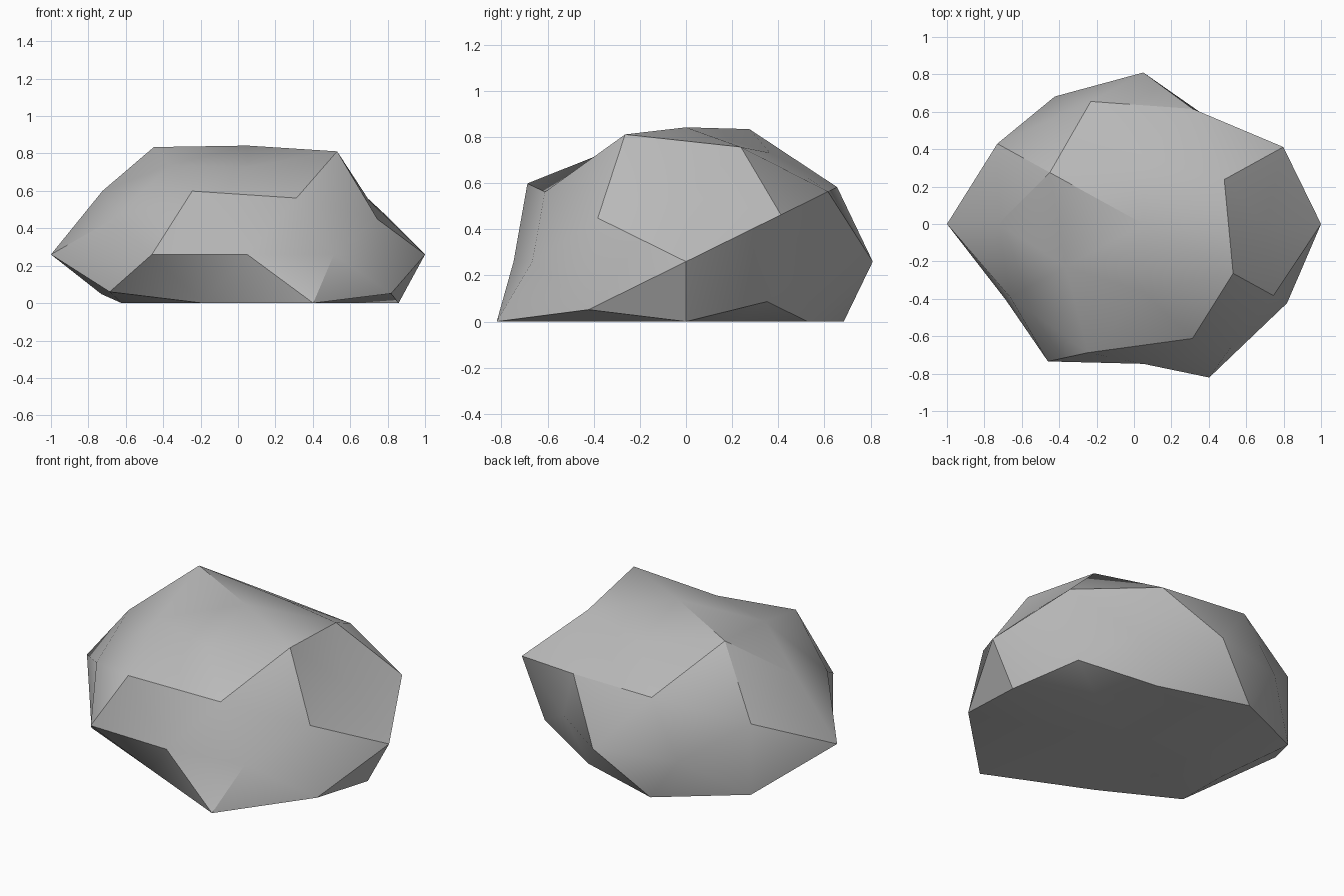
import bpy
import bmesh
from itertools import product
from math import radians
from mathutils import Vector

cube = bpy.data.objects.get("Cube")
if cube:
    bpy.data.objects.remove(cube)

CENTRE = Vector((0.05, 0, 0.26))
STRETCH = Vector((1, 0.89, 0.71))

# Directions of a subdivided icosahedron, each with the rock's reach that way.
# Every family lists its sign combinations in order: plus first, x slowest.
FAMILIES = [
    ((1, 0, 0), (0.95, 1.05)),
    ((0, 1, 0), (0.91, 0.84)),
    ((0, 0, 1), (0.82, 0.9)),
    ((0.526, 0.851, 0), (0.72, 0.88, 0.9, 0.97)),
    ((0, 0.526, 0.851), (0.78, 0.9, 0.775, 0.9)),
    ((0.851, 0, 0.526), (0.767, 0.95, 0.91, 0.79)),
    ((0.5, 0.309, 0.809), (0.865, 0.8, 0.96, 0.8, 1, 0.8, 0.83, 0.8)),
    ((0.809, 0.5, 0.309), (0.925, 0.79, 0.86, 0.95, 0.965, 0.965, 0.88, 0.91)),
    ((0.309, 0.809, 0.5), (0.855, 0.73, 0.85, 1.14, 0.91, 0.95, 0.955, 0.77)),
]


def signed_directions(base):
    """All sign variants of a direction, leaving zero components alone."""
    choices = [(c, -c) if c else (0,) for c in base]
    return [Vector(v) for v in product(*choices)]


def make_material(name, colour):
    mat = bpy.data.materials.new(name)
    mat.use_nodes = True
    mat.diffuse_color = colour
    shader = mat.node_tree.nodes["Principled BSDF"]
    shader.inputs["Base Color"].default_value = colour
    shader.inputs["Roughness"].default_value = 0.9
    return mat


# Regular faceted ball as the starting shape
bm = bmesh.new()
reach = {}
for base, lengths in FAMILIES:
    for direction, length in zip(signed_directions(base), lengths):
        reach[bm.verts.new(direction)] = length
bmesh.ops.convex_hull(bm, input=list(bm.verts))

# Push every corner in or out, then flatten the underside on the ground
for vert, length in reach.items():
    vert.co = CENTRE + vert.co * STRETCH * length
    vert.co.z = max(vert.co.z, 0)
bmesh.ops.recalc_face_normals(bm, faces=list(bm.faces))

mesh = bpy.data.meshes.new("rock")
bm.to_mesh(mesh)
bm.free()
mesh.materials.append(make_material("stone grey", (0.5, 0.5, 0.5, 1)))

rock = bpy.data.objects.new("rock", mesh)
bpy.context.collection.objects.link(rock)

# Soft shading with the strong ridges kept crisp
bpy.ops.object.select_all(action="DESELECT")
rock.select_set(True)
bpy.context.view_layer.objects.active = rock
bpy.ops.object.shade_smooth_by_angle(angle=radians(30))
